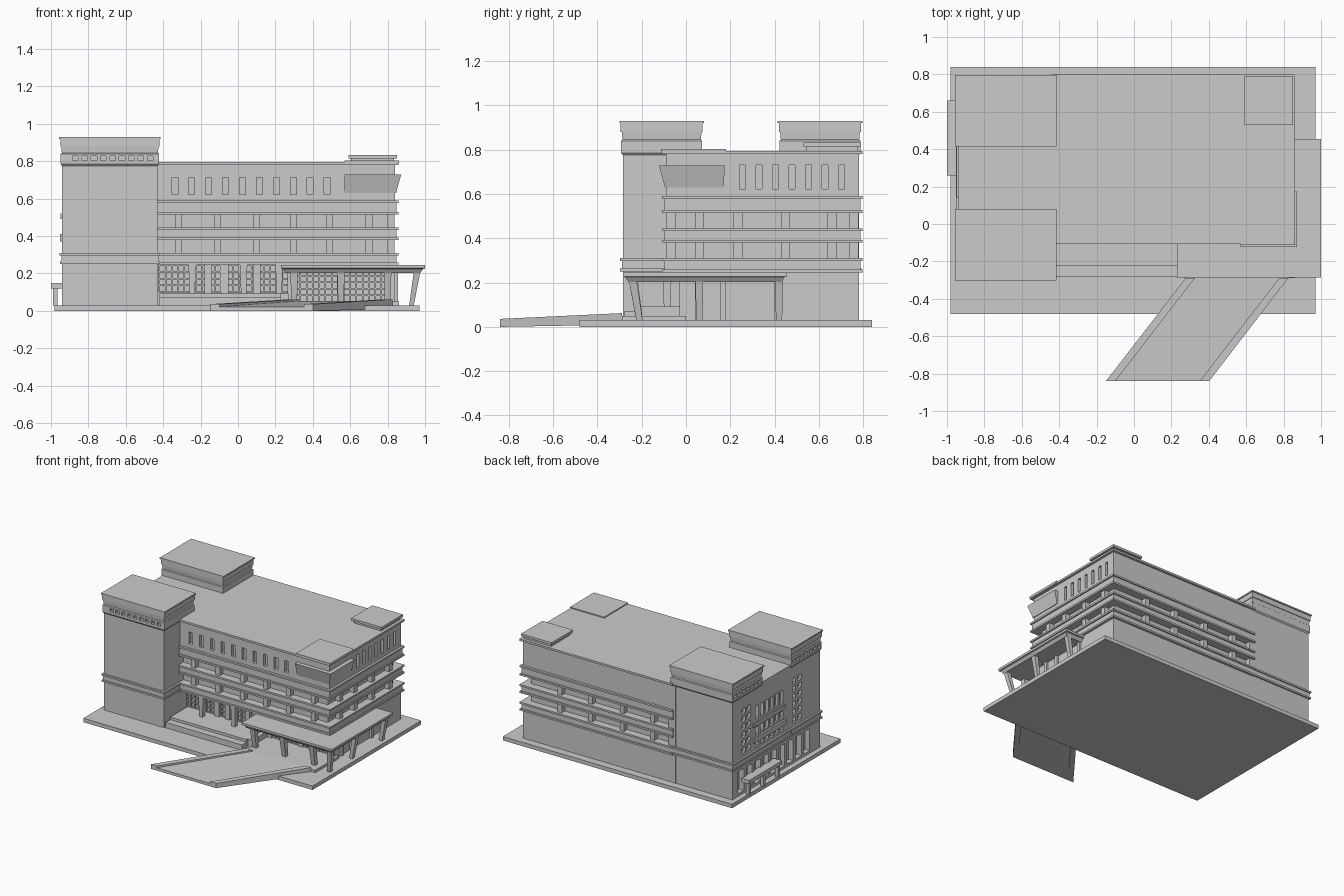
import bpy, bmesh

if "Cube" in bpy.data.objects:
    bpy.data.objects.remove(bpy.data.objects["Cube"])


def loft(name, rings):
    """Closed solid through a stack of equal-length 3D rings."""
    bm = bmesh.new()
    vs = [[bm.verts.new(p) for p in r] for r in rings]
    n = len(vs[0])
    for a, b in zip(vs, vs[1:]):
        for i in range(n):
            j = (i + 1) % n
            bm.faces.new((a[i], a[j], b[j], b[i]))
    bm.faces.new(vs[0][::-1])
    bm.faces.new(vs[-1])
    bmesh.ops.recalc_face_normals(bm, faces=bm.faces)
    return finish(name, bm)


def finish(name, bm):
    me = bpy.data.meshes.new(name)
    bm.to_mesh(me)
    bm.free()
    ob = bpy.data.objects.new(name, me)
    bpy.context.collection.objects.link(ob)
    return ob


def boxes(name, items):
    """One object from many boxes (x0, x1, y0, y1, z0, z1)."""
    bm = bmesh.new()
    for x0, x1, y0, y1, z0, z1 in items:
        for v in bmesh.ops.create_cube(bm, size=1)["verts"]:
            v.co = (x1 if v.co.x > 0 else x0, y1 if v.co.y > 0 else y0, z1 if v.co.z > 0 else z0)
    return finish(name, bm)


def rect(x0, x1, y0, y1, z):
    return [(x0, y0, z), (x1, y0, z), (x1, y1, z), (x0, y1, z)]


def cut(ob, items):
    c = boxes("cutter", items)
    c.hide_render = True
    m = ob.modifiers.new("cut", "BOOLEAN")
    m.operation, m.solver, m.object = "DIFFERENCE", "EXACT", c
    bpy.context.view_layer.objects.active = ob
    bpy.ops.object.modifier_apply(modifier=m.name)
    bpy.data.objects.remove(c)


# base slab
boxes("base_slab", [(-.98, .97, -.48, .84, 0, .03)])

# main block: layered profile of (z, front, right and back offset)
prof = [(.03, -.08, 0), (.245, -.08, 0)]
for z0, z1 in ((.245, .31), (.38, .445), (.515, .59)):
    prof += [(z0, .018, .018), (z0 + .013, .018, .018), (z0 + .013, .008, .008),
             (z1 - .013, .008, .008), (z1 - .013, .018, .018), (z1, .018, .018)]
    if z1 < .5:
        nxt = .38 if z1 < .4 else .515
        prof += [(z1, -.04, -.04), (nxt, -.04, -.04)]
prof += [(.59, 0, 0), (.78, 0, 0), (.78, .018, .018), (.795, .018, .018)]
main = loft("main_block", [rect(-.44, .84 + r, -.09 - f, .78 + r, z) for z, f, r in prof])
cut(main, [(x - .016, x + .016, -.2, -.065, .622, .712) for x in [-.338 + .0905 * i for i in range(10)]]
    + [(.815, .95, y - .013, y + .013, .622, .73) for y in [.255 + .0745 * i for i in range(7)]])

# window strip pillars on front, right and back
pillars = []
for z0, z1 in ((.31, .38), (.445, .515)):
    pillars += [(x - .018, x + .018, -.088, -.045, z0, z1) for x in (-.32, -.11, .098, .295, .49, .70)]
    pillars += [(.795, .838, y - .02, y + .02, z0, z1) for y in (.06, .235, .45, .66)]
    pillars += [(x - .018, x + .018, .735, .778, z0, z1) for x in (.53, .27, 0, -.26)]
boxes("window_pillars", pillars)

# towers and the infill between them
tower = [(.03, 0), (.25, 0), (.25, .012), (.263, .012), (.263, .005), (.297, .005), (.297, .014),
         (.31, .014), (.31, 0), (.775, 0), (.785, .008), (.84, .008), (.845, .002), (.88, .005),
         (.88, .01), (.92, .01), (.92, .016), (.93, .016)]
wins = []
for y in (.64, .58, .03, -.04):
    wins += [(-1.1, -.915, y - .02, y + .02, z, z + .04) for z in (.34, .40, .46, .52, .58, .64)]
for k in range(6):
    y = .16 + .06 * k
    wins += [(-1.1, -.915, y, y + .04, z, z + h) for z, h in ((.33, .035), (.42, .06), (.54, .10))]
wins += [(-1.1, -.90, -.16 + .1 * k, -.09 + .1 * k, .05, .22) for k in range(9)]
front_sq = [(-.935 + .05 * k, -.905 + .05 * k, -.4, -.27, .803, .828) for k in range(10)]


def side_sq(y0):
    return [(-1.1, -.925, y0 + .05 * k, y0 + .03 + .05 * k, .803, .828) for k in range(7)]


for nm, y0, y1, sq in (("front_tower", -.285, .065, front_sq[1:] + side_sq(-.275)),
                       ("back_tower", .43, .78, side_sq(.44))):
    t = loft(nm, [rect(-.94 - o, -.43 + o, y0 - o, y1 + o, z) for z, o in tower])
    cut(t, wins + sq)
infill = loft("tower_infill", [rect(-.938 - o, -.42, .05, .445, z) for z, o in tower[:9] + [(.795, 0)]])
cut(infill, wins)
boxes("back_filler", [(-.46, -.40, .70, .782, .03, .785)])
boxes("side_sills", [(-.952, -.93, .14, .53, .37, .41), (-.948, -.93, .14, .53, .49, .52)])

# side balcony on short posts
boxes("side_balcony", [(-1, -.93, .26, .66, .12, .15)]
      + [(-.99, -.965, y, y + .025, .03, .12) for y in (.27, .45, .625)])

# projecting corner bay and roof blocks
loft("corner_bay", [rect(.57, .845, -.095, .17, .63), rect(.57, .872, -.122, .175, .728)])
boxes("corner_roof", [(.57, .862, -.112, .18, .785, .803)])
boxes("back_roof_block", [(.605, .835, .545, .775, .79, .815), (.59, .85, .53, .79, .815, .833)])

# ground floor terrace, entrance floor, columns
boxes("terrace", [(-.42, .27, -.21, 0, .03, .092), (-.42, .23, -.28, -.21, .03, .072),
                  (-.42, .23, -.225, -.21, .072, .092)])
boxes("entrance_floor", [(.27, .86, -.29, 0, .03, .05)])
for x in (-.245, .03, .22):
    loft("front_column", [rect(x - .014, x + .014, -.10, -.07, .09),
                          rect(x - .02, x + .02, -.105, -.065, .25)])

# window lattices
bars = []
for x0, x1, z0, z1, nx, nz in ((-.42, .27, .10, .245, 21, 4), (.3, .80, .05, .22, 15, 5)):
    bars += [(x - .004, x + .004, -.022, -.005, z0, z1)
             for x in [x0 + (x1 - x0) * i / nx for i in range(nx + 1)]]
    bars += [(x0, x1, -.02, -.005, z - .004, z + .004)
             for z in [z0 + (z1 - z0) * i / nz for i in range(nz + 1)]]
boxes("window_lattice", bars)
boxes("lattice_piers", [(x - .02, x + .02, -.03, -.005, .05, .245) for x in (-.16, -.07, .10, .285, .55, .82)])

# L-shaped canopy with sloped lower edge
def ell(o, z):
    return [(.23 + o, -.285 + o, z), (1 - o, -.285 + o, z), (1 - o, .455 - o, z),
            (.83, .455 - o, z), (.83, -.08, z), (.23 + o, -.08, z)]


loft("canopy", [ell(.025, .203), ell(.01, .225), ell(0, .228), ell(0, .245)])

# leaning canopy posts
for x in (.30, .55, .80):
    loft("front_post", [rect(x - .015, x + .015, -.225, -.195, .03),
                        rect(x - .02, x + .02, -.258, -.218, .21)])
for y in (-.21, .06, .42):
    d = -.03 if y < 0 else 0
    loft("side_post", [rect(.915, .94, y - .014, y + .014, .03),
                       rect(.94, .975, y - .018 + d, y + .018 + d, .21)])
boxes("side_door_frame", [(.83, .855, y, y + .025, .03, .21) for y in (.04, .155, .40)])

# slanted access ramp with kerbs
def strip(name, near, far, zn, zf, bn, bf):
    p = [(far[0], -.84), (far[1], -.84), (near[1], -.29), (near[0], -.29)]
    loft(name, [[(x, y, bf if y < -.5 else bn) for x, y in p],
                [(x, y, zf if y < -.5 else zn) for x, y in p]])


strip("ramp_deck", (.30, .80), (-.13, .38), .052, .022, .03, 0)
strip("ramp_kerb_left", (.275, .325), (-.15, -.10), .062, .036, .01, 0)
strip("ramp_kerb_right", (.775, .825), (.352, .402), .062, .036, .01, 0)
